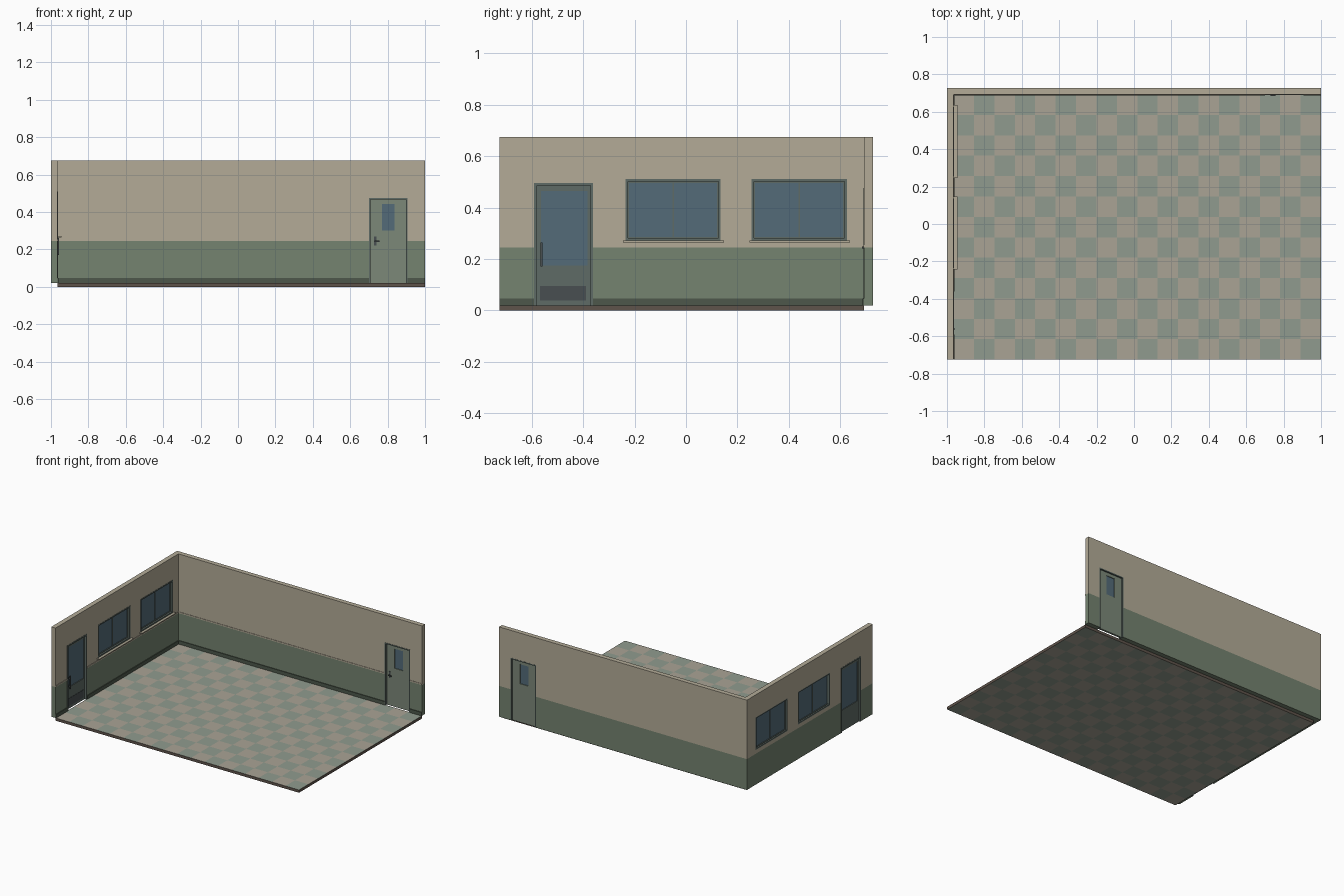
import bpy, bmesh, math

if "Cube" in bpy.data.objects:
    bpy.data.objects.remove(bpy.data.objects["Cube"])

def mat(name, hexcol):
    m = bpy.data.materials.new(name)
    lin = lambda i: (int(hexcol[i:i + 2], 16) / 255) ** 2.2
    m.diffuse_color = (lin(0), lin(2), lin(4), 1)
    m.use_nodes = True
    m.node_tree.nodes["Principled BSDF"].inputs["Base Color"].default_value = m.diffuse_color
    return m

CREAM = mat("cream_paint", "b2aa96")
GREEN = mat("green_paint", "74826f")
DARK = mat("dark_skirting", "4e584c")
DOOR = mat("door_paint", "7b8778")
FRAME = mat("frame_metal", "5f6b66")
GLASS = mat("glass", "546b78")
METAL = mat("handle_metal", "4a5052")
TILE_A = mat("tile_beige", "a8a294")
TILE_B = mat("tile_teal", "8f9a8d")
RIM = mat("floor_edge", "5f544c")

IX, IY, T = -0.965, 0.692, 0.034        # inner wall faces, wall thickness
Z0, ZM, Z1 = 0.02, 0.245, 0.675         # floor level, paint line, wall top

def place(wall, u, d, z):
    """u runs along the wall, d goes outward from its inner face."""
    return (u, IY + d, z) if wall == "back" else (IX - d, u, z)

def finish(name, bm, mats):
    bmesh.ops.recalc_face_normals(bm, faces=bm.faces)
    me = bpy.data.meshes.new(name)
    bm.to_mesh(me)
    bm.free()
    for m in mats:
        me.materials.append(m)
    ob = bpy.data.objects.new(name, me)
    bpy.context.collection.objects.link(ob)
    return ob

def boxes(name, wall, spans, m):
    bm = bmesh.new()
    for u0, u1, d0, d1, z0, z1 in spans:
        lo, hi = place(wall, u0, d0, z0), place(wall, u1, d1, z1)
        vs = bmesh.ops.create_cube(bm, size=1)["verts"]
        for v in vs:
            v.co = [(a + b) / 2 + c * abs(b - a) for a, b, c in zip(lo, hi, v.co)]
    return finish(name, bm, [m])

def frame(name, wall, u0, u1, z0, z1, w, d0, d1, m, sill=True, mid=None):
    bars = [(u0, u0 + w, d0, d1, z0, z1), (u1 - w, u1, d0, d1, z0, z1),
            (u0 + w, u1 - w, d0, d1, z1 - w, z1)]
    if sill:
        bars.append((u0 + w, u1 - w, d0, d1, z0, z0 + w))
    if mid is not None:
        bars.append((mid - w / 2, mid + w / 2, d0, d1, z0 + w, z1 - w))
    return boxes(name, wall, bars, m)

def wall_sheet(name, wall, u0, u1, holes):
    """Two-colour wall as a grid of cells, leaving out the openings."""
    us = sorted({u0, u1, *[h[0] for h in holes], *[h[1] for h in holes]})
    zs = sorted({Z0, ZM, Z1, *[h[2] for h in holes], *[h[3] for h in holes]})
    bm = bmesh.new()
    for a, b in zip(us, us[1:]):
        for c, d in zip(zs, zs[1:]):
            um, zm = (a + b) / 2, (c + d) / 2
            if any(h[0] < um < h[1] and h[2] < zm < h[3] for h in holes):
                continue
            f = bm.faces.new([bm.verts.new(place(wall, u, 0, z))
                              for u, z in ((a, c), (b, c), (b, d), (a, d))])
            f.material_index = int(zm < ZM)
    bmesh.ops.remove_doubles(bm, verts=bm.verts, dist=1e-5)
    ob = finish(name, bm, [CREAM, GREEN])
    # make the sheet face into the room, then thicken outward
    inward = (0, -1, 0) if wall == "back" else (1, 0, 0)
    if sum(a * b for a, b in zip(ob.data.polygons[0].normal, inward)) < 0:
        ob.data.flip_normals()
    s = ob.modifiers.new("thickness", "SOLIDIFY")
    s.thickness, s.offset = T, -1

# checkered floor slab
NX, NY = 18, 13
bm = bmesh.new()
dx, dy = (1 - IX) / NX, (IY + 0.725) / NY
grid = [[[bm.verts.new((IX + i * dx, -0.725 + j * dy, z)) for j in range(NY + 1)]
         for i in range(NX + 1)] for z in (0, Z0)]
for layer in grid:
    for i in range(NX):
        for j in range(NY):
            f = bm.faces.new((layer[i][j], layer[i + 1][j],
                              layer[i + 1][j + 1], layer[i][j + 1]))
            f.material_index = (i + j) % 2
edge = [e for e in bm.edges if e.is_boundary]
for f in bmesh.ops.bridge_loops(bm, edges=edge)["faces"]:
    f.material_index = 2
finish("floor", bm, [TILE_A, TILE_B, RIM])

# openings: u0, u1, z0, z1
BD = (0.70, 0.905, Z0, 0.475)
LD = (-0.59, -0.362, Z0, 0.495)
WINDOWS = [(-0.235, 0.135, 0.272, 0.51), (0.255, 0.625, 0.272, 0.51)]
wall_sheet("back_wall", "back", -1, 1, [BD])
wall_sheet("left_wall", "left", -0.725, IY, [LD] + WINDOWS)

# skirting boards and dado rails, broken at the doors
for w, a, b, door in (("back", IX, 1, BD), ("left", -0.725, IY, LD)):
    runs = [(a, door[0]), (door[1], b)]
    boxes(w + "_skirting", w, [(p, q, -0.005, 0, Z0, 0.046) for p, q in runs], DARK)
    boxes(w + "_dado_rail", w, [(p, q, -0.003, 0, ZM, 0.254) for p, q in runs], CREAM)

# windows with frames, glass and inner sills
for n, (a, b, c, d) in enumerate(WINDOWS, 1):
    mid = (a + b) / 2
    frame(f"window_{n}_frame", "left", a, b, c, d, 0.009, -0.002, T, FRAME)
    frame(f"window_{n}_sash", "left", a + .009, b - .009, c + .009, d - .009,
          0.005, 0.01, 0.024, FRAME, mid=mid)
    boxes(f"window_{n}_glass", "left", [(a + .01, b - .01, 0.015, 0.019, c + .01, d - .01)], GLASS)
    boxes(f"window_{n}_sill", "left", [(a - .009, b + .012, -0.02, 0.001, c - .008, c)], CREAM)

# solid back door with a narrow vision panel
a, b, c, d = BD
frame("back_door_frame", "back", a, b, c, d, 0.008, -0.002, T + .001, FRAME, sill=False)
px0, px1, pz0, pz1 = 0.77, 0.837, 0.30, 0.443
l, r, top, d0, d1 = a + .008, b - .008, d - .008, 0.011, 0.025
boxes("back_door_leaf", "back", [(l, px0, d0, d1, c, top), (px1, r, d0, d1, c, top),
      (px0, px1, d0, d1, c, pz0), (px0, px1, d0, d1, pz1, top)], DOOR)
boxes("back_door_glass", "back", [(px0, px1, 0.016, 0.02, pz0, pz1)], GLASS)
boxes("back_door_handle", "back", [(0.728, 0.74, 0.007, d0, 0.222, 0.268),
      (0.731, 0.737, -0.004, 0.007, 0.241, 0.248),
      (0.731, 0.757, -0.008, -0.003, 0.241, 0.248)], METAL)

# glazed side door
a, b, c, d = LD
frame("side_door_frame", "left", a, b, c, d, 0.01, -0.002, T + .001, FRAME, sill=False)
l, r, top = a + .01, b - .01, d - .01
boxes("side_door_leaf", "left", [(l, l + .016, d0, d1, c, top), (r - .01, r, d0, d1, c, top),
      (l + .016, r - .01, d0, d1, c, 0.175), (l + .016, r - .01, d0, d1, 0.465, top)], FRAME)
boxes("side_door_glass", "left", [(l + .016, r - .01, 0.016, 0.02, 0.175, 0.465)], GLASS)
boxes("side_door_kick_plate", "left", [(-0.568, -0.388, 0.009, d0, 0.038, 0.095)], METAL)
boxes("side_door_pull", "left", [(-0.565, -0.558, -0.008, -0.002, 0.17, 0.265),
      (-0.565, -0.558, -0.002, d0, 0.185, 0.192),
      (-0.565, -0.558, -0.002, d0, 0.243, 0.25)], METAL)
